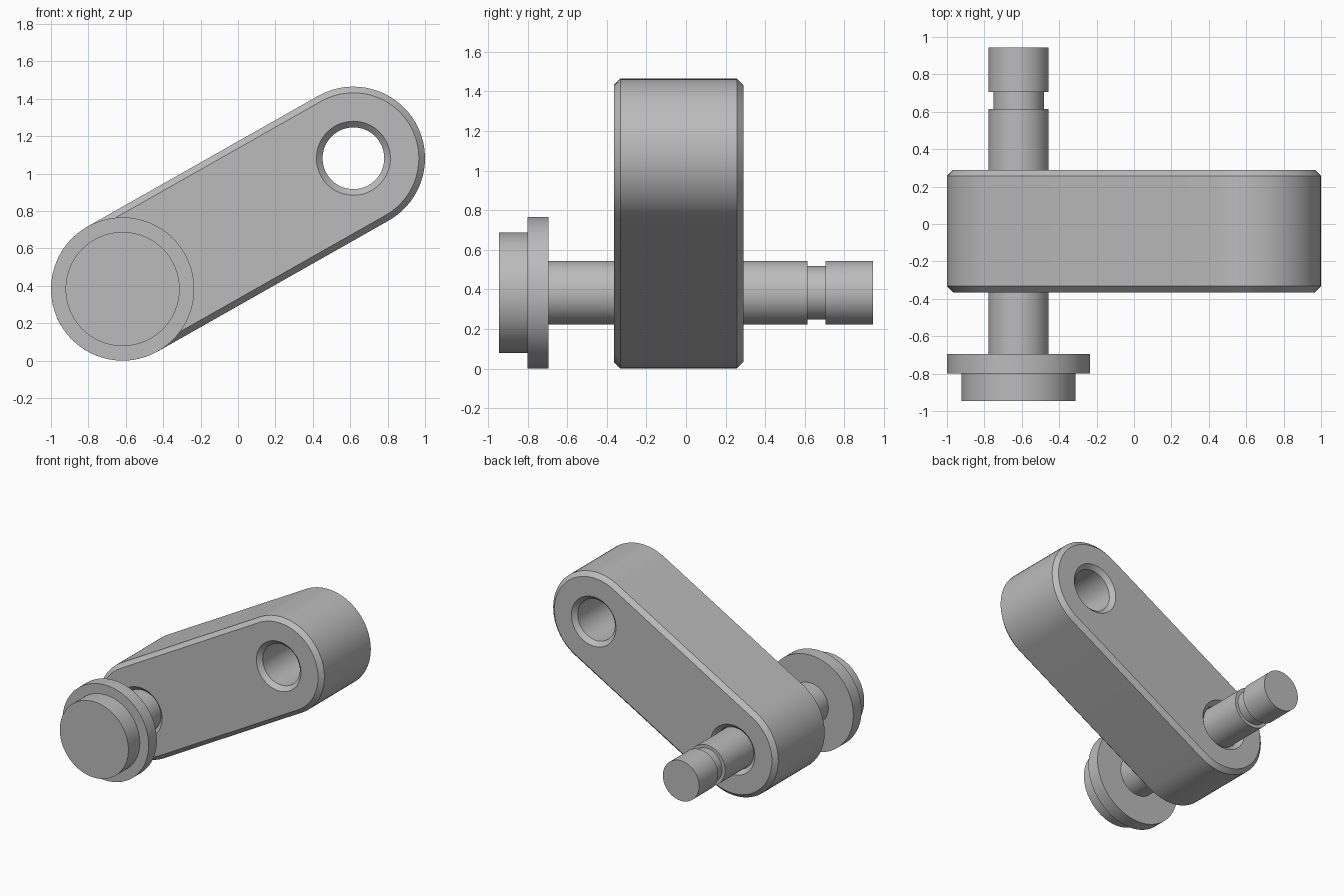
import bpy, bmesh, math
from mathutils import Vector

cube = bpy.data.objects.get("Cube")
if cube:
    bpy.data.objects.remove(cube)

steel = bpy.data.materials.new("grey steel")
steel.use_nodes = True
GREY = (0.5, 0.5, 0.5, 1)
steel.diffuse_color = GREY
steel.node_tree.nodes["Principled BSDF"].inputs["Base Color"].default_value = GREY

R = 0.383                              # end radius of the arm
PIN = Vector((-0.617, 0, 0.383))       # axis of the pin end
EYE = Vector((0.617, 0, 1.082))        # axis of the open hole
ARM = EYE - PIN
TILT = math.atan2(ARM.z, ARM.x)
FRONT, BACK, BEVEL = -0.365, 0.29, 0.033
SEGMENTS = 64


def circle(centre, r, y):
    angles = [2 * math.pi * i / SEGMENTS for i in range(SEGMENTS)]
    return [(centre.x + r * math.cos(a), y, centre.z + r * math.sin(a)) for a in angles]


def capsule(_, r, y):
    """Outline with a half circle round each axis."""
    points = []
    half = SEGMENTS // 2
    for centre, start in ((EYE, TILT - math.pi / 2), (PIN, TILT + math.pi / 2)):
        for i in range(half + 1):
            a = start + math.pi * i / half
            points.append((centre.x + r * math.cos(a), y, centre.z + r * math.sin(a)))
    return points


def loft(name, centre, profile, outline=circle):
    """Join outlines of given (radius, y) from front to back and cap the ends."""
    bm = bmesh.new()
    rings = [[bm.verts.new(p) for p in outline(centre, r, y)] for r, y in profile]
    for low, high in zip(rings, rings[1:]):
        n = len(low)
        for i in range(n):
            j = (i + 1) % n
            bm.faces.new((low[i], low[j], high[j], high[i]))
    bm.faces.new(rings[0])
    bm.faces.new(rings[-1])
    bmesh.ops.recalc_face_normals(bm, faces=bm.faces)
    mesh = bpy.data.meshes.new(name)
    bm.to_mesh(mesh)
    bm.free()
    mesh.materials.append(steel)
    obj = bpy.data.objects.new(name, mesh)
    bpy.context.collection.objects.link(obj)
    return obj


def smooth(obj):
    bpy.ops.object.select_all(action='DESELECT')
    obj.select_set(True)
    bpy.context.view_layer.objects.active = obj
    bpy.ops.object.shade_smooth_by_angle(angle=math.radians(25))


# Chamfered arm
arm = loft("link_arm", None, [(R - BEVEL, FRONT), (R, FRONT + BEVEL),
                              (R, BACK - BEVEL), (R - BEVEL, BACK)], capsule)

# Countersunk holes through both ends
BORE, OVER = 0.165, 0.02
for label, centre in (("pin", PIN), ("eye", EYE)):
    cutter = loft(label + "_hole_cutter", centre, [
        (BORE + BEVEL + OVER, FRONT - OVER), (BORE, FRONT + BEVEL),
        (BORE, BACK - BEVEL), (BORE + BEVEL + OVER, BACK + OVER)])
    cut = arm.modifiers.new(label + "_hole", 'BOOLEAN')
    cut.object = cutter
    cut.solver = 'EXACT'
    bpy.ops.object.select_all(action='DESELECT')
    arm.select_set(True)
    bpy.context.view_layer.objects.active = arm
    bpy.ops.object.modifier_apply(modifier=cut.name)
    bpy.data.objects.remove(cutter)
smooth(arm)

# Pin with stepped head, collar, shaft and retaining groove
SHAFT, GROOVE, HEAD = 0.161, 0.135, 0.305
pin = loft("headed_pin", PIN, [
    (HEAD, -0.945), (HEAD, -0.8), (R, -0.8), (R, -0.695), (SHAFT, -0.695),
    (SHAFT, 0.615), (GROOVE, 0.615), (GROOVE, 0.705), (SHAFT, 0.705), (SHAFT, 0.945)])
smooth(pin)
